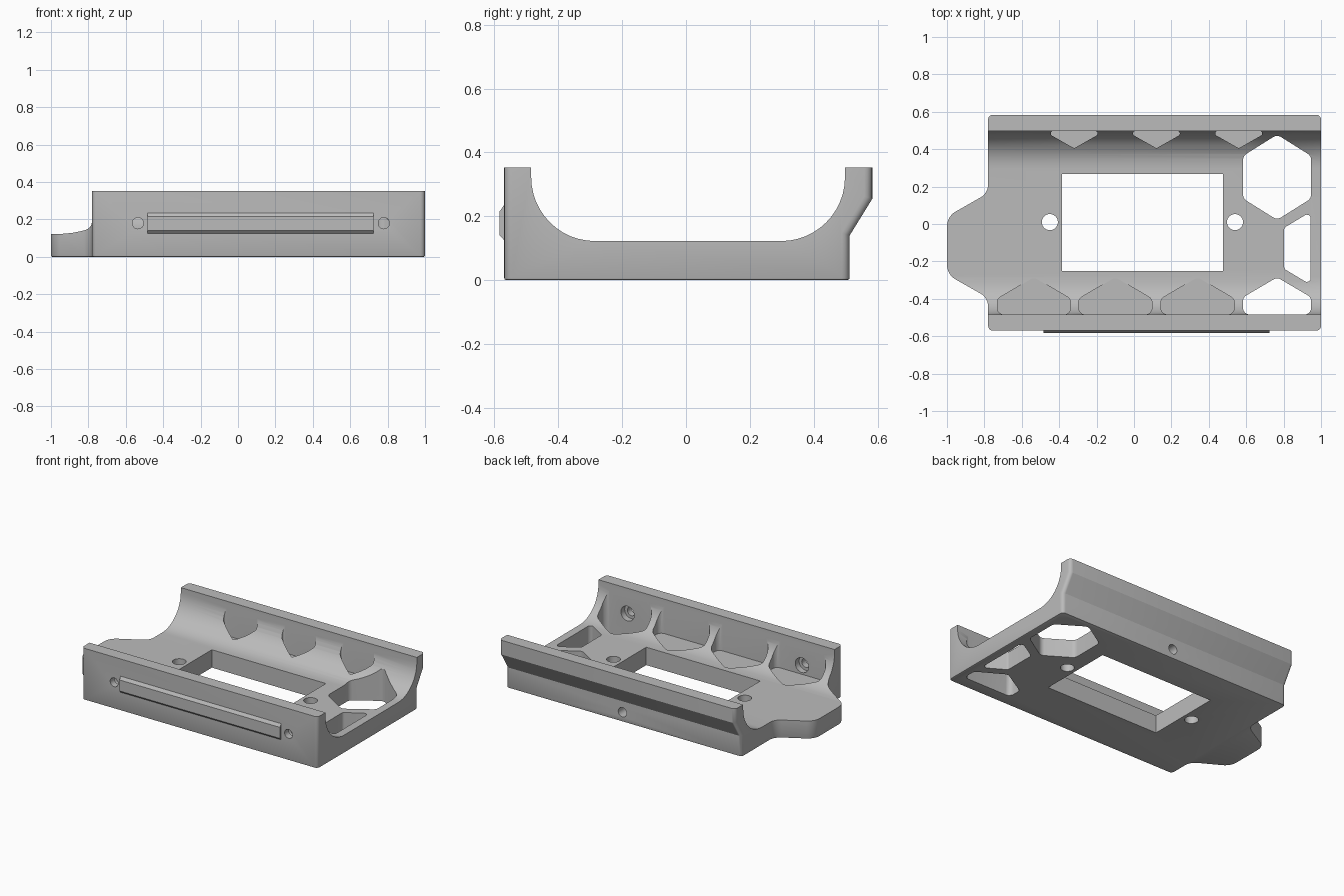
import bpy, bmesh, math
from mathutils import Vector

if "Cube" in bpy.data.objects:
    bpy.data.objects.remove(bpy.data.objects["Cube"])

grey = bpy.data.materials.new("plain grey")
grey.diffuse_color = (0.5, 0.5, 0.5, 1)
grey.use_nodes = True
grey.node_tree.nodes["Principled BSDF"].inputs["Base Color"].default_value = grey.diffuse_color


def rounded(points, radius, seg=6):
    """Round the corners of a 2D polygon; points may carry their own radius."""
    out = []
    n = len(points)
    for i, p in enumerate(points):
        r = p[2] if len(p) > 2 else radius
        c = Vector(p[:2])
        a = (Vector(points[i - 1][:2]) - c).normalized()
        b = (Vector(points[(i + 1) % n][:2]) - c).normalized()
        if r <= 0:
            out.append(c)
            continue
        half = a.angle(b) / 2
        mid = c + (a + b).normalized() * (r / math.sin(half))
        s = c + a * (r / math.tan(half)) - mid
        e = c + b * (r / math.tan(half)) - mid
        for k in range(seg + 1):
            out.append(mid + (s.lerp(e, k / seg)).normalized() * r)
    return out


def prism(name, pts, lo, hi, axis="z"):
    """Extrude an outline along z (points x,y), x (points y,z) or y (points x,z)."""
    place = {"z": lambda p, h: (p[0], p[1], h),
             "x": lambda p, h: (h, p[0], p[1]),
             "y": lambda p, h: (p[0], h, p[1])}[axis]
    bm = bmesh.new()
    bottom = [bm.verts.new(place(p, lo)) for p in pts]
    top = [bm.verts.new(place(p, hi)) for p in pts]
    bm.faces.new(bottom)
    bm.faces.new(top)
    for i in range(len(pts)):
        j = (i + 1) % len(pts)
        bm.faces.new((bottom[i], bottom[j], top[j], top[i]))
    bmesh.ops.recalc_face_normals(bm, faces=bm.faces)
    me = bpy.data.meshes.new(name)
    bm.to_mesh(me)
    bm.free()
    ob = bpy.data.objects.new(name, me)
    bpy.context.collection.objects.link(ob)
    me.materials.append(grey)
    return ob


def circle(cx, cy, r, n=32):
    return [(cx + r * math.cos(2 * math.pi * i / n),
             cy + r * math.sin(2 * math.pi * i / n)) for i in range(n)]


def boolean(target, cutter, operation):
    bpy.context.view_layer.objects.active = target
    mod = target.modifiers.new("bool", "BOOLEAN")
    mod.operation = operation
    mod.solver = "EXACT"
    mod.object = cutter
    bpy.ops.object.modifier_apply(modifier=mod.name)
    bpy.data.objects.remove(cutter)


def bevel(ob, test, width, seg):
    bm = bmesh.new()
    bm.from_mesh(ob.data)
    bmesh.ops.bevel(bm, geom=[e for e in bm.edges if test(e)], offset=width,
                    segments=seg, profile=0.5, affect="EDGES")
    bm.to_mesh(ob.data)
    bm.free()


# Cradle: cross-section swept along x
FLOOR = 0.122
section = [(-0.57, 0), (0.513, 0), (0.513, 0.14), (0.584, 0.255), (0.584, 0.352), (0.498, 0.352)]
R = 0.2
arc = [i * math.pi / 24 for i in range(13)]
section += [(0.298 + R * math.cos(a), FLOOR + R - R * math.sin(a)) for a in arc]
section += [(-0.285 - R * math.sin(a), FLOOR + R - R * math.cos(a)) for a in arc]
section += [(-0.485, 0.352), (-0.57, 0.352)]
cradle = prism("cradle", section, -1.05, 1, "x")

# Trim to the plan outline with its tongue on the left
plan = [(1.1, -0.7), (1.1, 0.7), (-0.78, 0.7), (-0.78, 0.165, 0.08), (-1, 0.04, 0.09),
        (-1, -0.27, 0.09), (-0.78, -0.395, 0.08), (-0.78, -0.7)]
boolean(cradle, prism("plan_trim", rounded(plan, 0), -0.1, 0.5), "INTERSECT")


# Rounded outer corners, then a fine chamfer round the underside
def outer_corner(e):
    a, b = (v.co for v in e.verts)
    at_end = any(abs(a.x - x) < 1e-3 and abs(b.x - x) < 1e-3 for x in (-0.78, 1))
    return at_end and (min(a.y, b.y) > 0.505 or max(a.y, b.y) < -0.56) and abs(a.z - b.z) > 0.01


def underside(e):
    return all(v.co.z < 1e-4 for v in e.verts) and any(f.normal.z > -0.5 for f in e.link_faces)


bevel(cradle, outer_corner, 0.025, 4)
bevel(cradle, underside, 0.007, 2)


def cut(pts, lo, hi, axis="z"):
    boolean(cradle, prism("cutter", pts, lo, hi, axis), "DIFFERENCE")


# Floor window and floor screw holes
cut([(-0.385, -0.25), (0.475, -0.25), (0.475, 0.268), (-0.385, 0.268)], -0.1, 0.3)
for x in (-0.45, 0.54):
    cut(circle(x, 0.01, 0.043), -0.1, 0.3)


# Pocket outline that points away from the wall
def pocket(x, w, wall, side, tip, r):
    return rounded([(x - w, wall), (x + w, wall), (x + w, side), (x, tip), (x - w, side)], r)


# Hexagon openings at the right end
cut(rounded([(0.765 + 0.182 * a, 0.25 + 0.228 * b) for a, b in
             ((0, -1), (1, -0.5), (1, 0.5), (0, 1), (-1, 0.5), (-1, -0.5))], 0.04), -0.1, 0.5)
cut(pocket(0.765, 0.182, -0.484, -0.392, -0.285, 0.035), -0.1, 0.5)
cut(rounded([(0.945, -0.325), (0.945, 0.065), (0.803, -0.02), (0.803, -0.24)], 0.02), -0.1, 0.5)

# Blind pockets along the front and rear walls
for x in (-0.535, -0.1, 0.34):
    cut(pocket(x, 0.196, -0.484, -0.4, -0.285, 0.035), FLOOR - 0.004, 0.5)
for x in (-0.32, 0.12, 0.56):
    cut(pocket(x, 0.125, 0.497, 0.476, 0.405, 0.012), FLOOR - 0.004, 0.5)

# Front wall screw holes with counterbores, and the blind rear hole
for x in (-0.535, 0.78):
    cut(circle(x, 0.18, 0.03), -0.65, -0.4, "y")
    cut(circle(x, 0.18, 0.05), -0.525, -0.4, "y")
cut(circle(0.12, 0.065, 0.032), 0.36, 0.6, "y")

# Raised bar on the front wall with chamfered long edges
bar = prism("front_bar", [(-0.565, 0.125), (-0.57, 0.125), (-0.584, 0.14), (-0.584, 0.215),
                          (-0.57, 0.235), (-0.565, 0.235)], -0.485, 0.725, "x")

# Smooth curves, crisp edges
for ob in (cradle, bar):
    bpy.ops.object.select_all(action="DESELECT")
    ob.select_set(True)
    bpy.context.view_layer.objects.active = ob
    bpy.ops.object.shade_smooth_by_angle(angle=math.radians(30))
